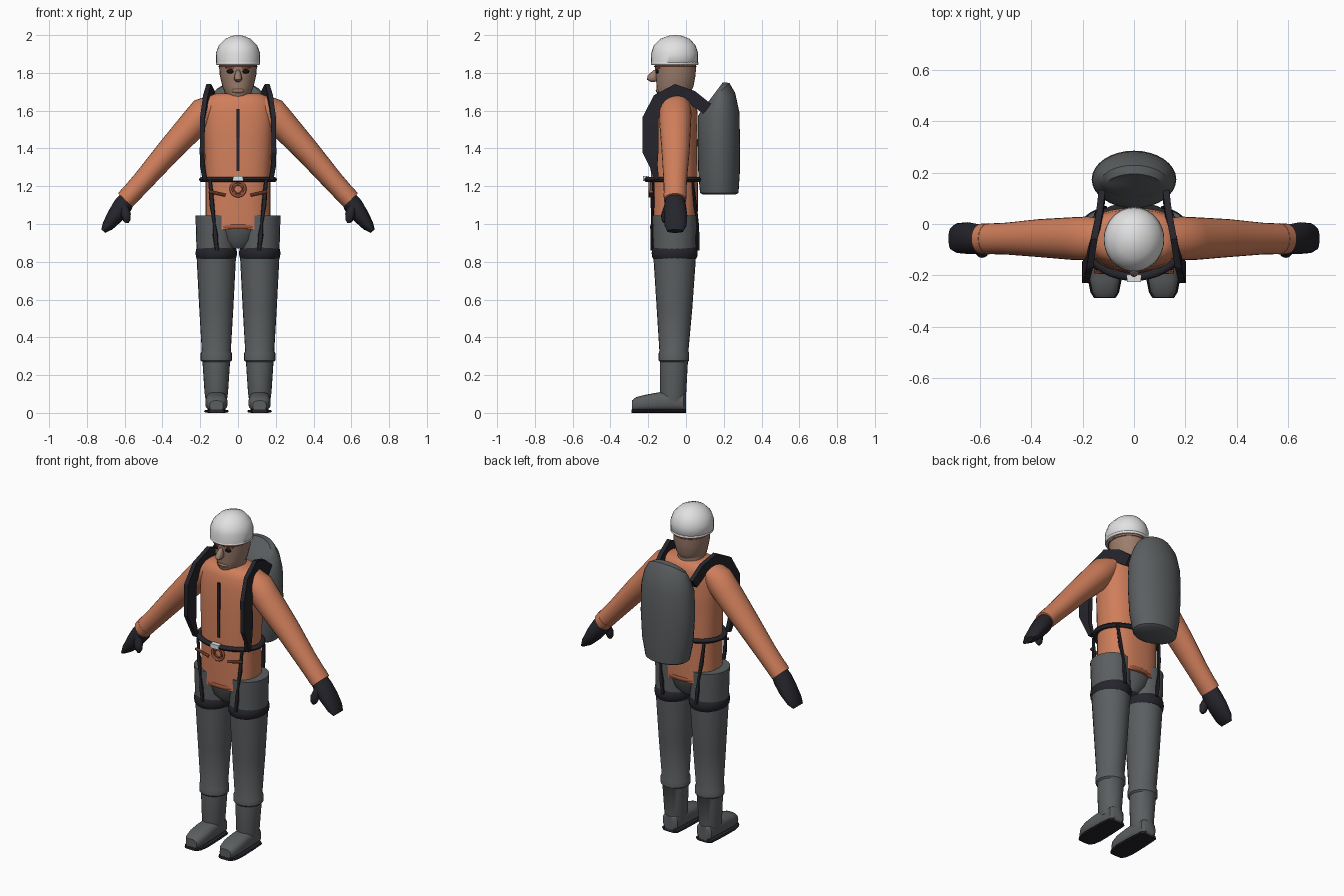
import bpy, bmesh, math
from mathutils import Vector as V


def material(name, rgb):
    m = bpy.data.materials.new(name)
    m.diffuse_color = (*rgb, 1)
    return m


ORANGE = material("orange_fabric", (0.63, 0.21, 0.105))
RUST = material("rust_trim", (0.36, 0.095, 0.045))
GREY = material("grey_fabric", (0.105, 0.113, 0.118))
NAVY = material("dark_webbing", (0.018, 0.018, 0.025))
SKIN = material("skin", (0.34, 0.21, 0.155))
WHITE = material("white_shell", (0.76, 0.76, 0.76))
BLACK = material("black", (0.006, 0.006, 0.008))
X, Y, Z = V((1, 0, 0)), V((0, 1, 0)), V((0, 0, 1))


def loft(name, rings, mat, n=24, power=2, phase=0, closed=False, angle=40):
    """Skin a series of (centre, u, v) superellipse sections."""
    bm = bmesh.new()
    loops = []
    for c, u, v in rings:
        loop = []
        for i in range(n):
            a = 2 * math.pi * i / n + phase
            ca, sa = math.cos(a), math.sin(a)
            cu = math.copysign(abs(ca) ** (2 / power), ca)
            sv = math.copysign(abs(sa) ** (2 / power), sa)
            loop.append(bm.verts.new(V(c) + u * cu + v * sv))
        loops.append(loop)
    pairs = list(zip(loops, loops[1:]))
    if closed:
        pairs.append((loops[-1], loops[0]))
    else:
        bm.faces.new(loops[0])
        bm.faces.new(loops[-1])
    for a, b in pairs:
        for i in range(n):
            j = (i + 1) % n
            bm.faces.new((a[i], a[j], b[j], b[i]))
    bmesh.ops.recalc_face_normals(bm, faces=bm.faces)
    me = bpy.data.meshes.new(name)
    bm.to_mesh(me)
    bm.free()
    me.materials.append(mat)
    ob = bpy.data.objects.new(name, me)
    bpy.context.collection.objects.link(ob)
    bpy.ops.object.select_all(action='DESELECT')
    ob.select_set(True)
    bpy.context.view_layer.objects.active = ob
    bpy.ops.object.shade_smooth_by_angle(angle=math.radians(angle))
    return ob


def stack(name, rows, mat, x=0, **kw):
    """Horizontal sections: (z, rx, ry, centre y)."""
    return loft(name, [((x, cy, z), X * rx, Y * ry) for z, rx, ry, cy in rows], mat, **kw)


def hoop(name, c, rx, ry, tube, tall, mat, axis2=Y, n=40):
    """Closed elliptical ring in the plane of X and axis2."""
    up = X.cross(axis2)
    rings = []
    for i in range(n):
        a = 2 * math.pi * i / n
        d = X * math.cos(a) + axis2 * math.sin(a)
        rings.append((V(c) + X * rx * math.cos(a) + axis2 * ry * math.sin(a), d * tube, up * tall))
    return loft(name, rings, mat, n=10, closed=True)


def limb(name, rows, mat, **kw):
    """Sections across a path: (x, y, z, in-plane radius, depth radius)."""
    rings = []
    for i, (x, y, z, a, b) in enumerate(rows):
        p, q = rows[max(i - 1, 0)], rows[min(i + 1, len(rows) - 1)]
        t = V((q[0] - p[0], 0, q[2] - p[2])).normalized()
        rings.append((V((x, y, z)), t.cross(Y) * a, Y * b))
    return loft(name, rings, mat, **kw)


def blob(name, c, rx, ry, rz, mat):
    rows = []
    for i in range(9):
        a = math.pi * (i + 0.15) / 8.3 - math.pi / 2
        k = max(math.cos(a), 0.05)
        rows.append((c[2] + rz * math.sin(a), rx * k, ry * k, c[1]))
    return stack(name, rows, mat, x=c[0], n=14, angle=60)


def box(name, c, sx, sy, sz, mat):
    return loft(name, [(V(c) + Z * s * sz / 2, X * sx * 0.7071, Y * sy * 0.7071) for s in (-1, 1)],
                mat, n=4, phase=math.pi / 4)


# Jacket and pelvis
stack("jacket", [(0.97, 0.172, 0.122, -.062), (1.10, 0.172, 0.125, -.062), (1.25, 0.172, 0.124, -.062),
                 (1.45, 0.182, 0.122, -.06), (1.58, 0.188, 0.117, -.055), (1.64, 0.182, 0.108, -.053),
                 (1.675, 0.158, 0.095, -.052), (1.69, 0.12, 0.075, -.052)], ORANGE, n=32, power=2.5)
hoop("jacket_hem", (0, -.062, 0.985), 0.165, 0.122, 0.008, 0.012, RUST)
stack("pelvis", [(0.87, 0.05, 0.07, -.062), (0.91, 0.10, 0.105, -.062), (0.985, 0.165, 0.119, -.062)], GREY)
box("zip", (0, -.183, 1.445), 0.016, 0.012, 0.33, NAVY)
hoop("front_ring", (0, -.193, 1.185), 0.038, 0.038, 0.007, 0.007, RUST, axis2=Z, n=24)
hoop("inner_ring", (0, -.19, 1.185), 0.022, 0.022, 0.004, 0.004, RUST, axis2=Z, n=20)

# Head and face
stack("neck", [(1.64, 0.075, 0.075, -.05), (1.74, 0.07, 0.075, -.045)], SKIN)
stack("head", [(1.67, 0.052, 0.068, -.075), (1.69, 0.068, 0.088, -.065), (1.73, 0.083, 0.098, -.058),
               (1.79, 0.097, 0.106, -.055), (1.86, 0.102, 0.11, -.056)], SKIN, angle=60)
stack("nose", [(1.753, 0.010, 0.012, -.175), (1.764, 0.021, 0.03, -.177), (1.785, 0.019, 0.029, -.174),
               (1.815, 0.009, 0.014, -.158)], SKIN, n=12, angle=60)
blob("mouth", (0, -.146, 1.705), 0.033, 0.014, 0.013, SKIN)
box("mouth_line", (0, -.157, 1.705), 0.05, 0.008, 0.004, RUST)

# Helmet
stack("helmet", [(1.845, 0.110, 0.117, -.06), (1.85, 0.116, 0.124, -.061), (1.905, 0.117, 0.124, -.06),
                 (1.945, 0.102, 0.111, -.06), (1.98, 0.068, 0.078, -.058), (1.996, 0.03, 0.036, -.057),
                 (2.0, 0.008, 0.01, -.057)], WHITE, n=28, angle=50)
hoop("helmet_rim", (0, -.06, 1.85), 0.112, 0.12, 0.006, 0.008, WHITE)
hoop("brow_band", (0, -.057, 1.834), 0.099, 0.108, 0.004, 0.004, RUST)

# Backpack: rounded bag with a top that slopes forward
pack = [(1.155, 0.118, 0.085, .177, 0), (1.165, 0.132, 0.102, .176, 0), (1.27, 0.155, 0.11, .175, 0),
        (1.42, 0.165, 0.112, .174, 0), (1.58, 0.162, 0.11, .173, .01), (1.65, 0.146, 0.088, .172, .045),
        (1.685, 0.128, 0.063, .166, .062), (1.69, 0.108, 0.045, .15, .06)]
loft("backpack", [((0, cy, z), X * rx, Y * ry + Z * tilt) for z, rx, ry, cy, tilt in pack], GREY, n=32)

# Waist belt and buckle
hoop("waist_belt", (0, -.068, 1.235), 0.19, 0.138, 0.016, 0.014, NAVY)
box("buckle", (0, -.212, 1.24), 0.055, 0.03, 0.026, WHITE)

for s, side in ((1, "left"), (-1, "right")):
    # Sleeve, cuff and mitten
    limb("sleeve_" + side, [(s * .12, -.055, 1.635, .058, .075), (s * .18, -.056, 1.594, .079, .085),
                            (s * .23, -.057, 1.535, .078, .084), (s * .37, -.055, 1.382, .066, .074),
                            (s * .50, -.057, 1.232, .056, .062), (s * .588, -.058, 1.135, .052, .059)], ORANGE)
    limb("cuff_" + side, [(s * .568, -.058, 1.158, .054, .061), (s * .596, -.058, 1.127, .052, .059)], ORANGE)
    limb("mitten_" + side, [(s * .582, -.058, 1.14, .043, .05), (s * .61, -.058, 1.097, .051, .058),
                            (s * .648, -.055, 1.045, .045, .062), (s * .69, -.055, .99, .031, .058),
                            (s * .713, -.057, .962, .014, .043)], NAVY, n=16)
    limb("thumb_" + side, [(s * .607, -.093, 1.10, .02, .022), (s * .593, -.108, 1.05, .026, .024),
                           (s * .588, -.112, 1.02, .02, .018), (s * .586, -.112, 1.005, .008, .008)], NAVY, n=12)
    # Trouser leg with gaiter
    stack("leg_" + side, [(.06, .055, .062, -.067), (.105, .062, .07, -.069), (.27, .073, .074, -.064),
                          (.278, .083, .081, -.064), (.315, .083, .081, -.064), (.328, .077, .077, -.064),
                          (.55, .09, .094, -.061), (.80, .103, .111, -.06), (1.045, .11, .118, -.062)],
          GREY, x=s * .115)
    # Shoe and sole, lofted from heel to toe
    shoe = [(0, .035, .085), (-.012, .05, .095), (-.08, .055, .105), (-.15, .058, .098),
            (-.22, .059, .085), (-.265, .05, .073), (-.287, .036, .055)]
    loft("shoe_" + side, [((s * .114, y, .01 + h / 2), X * w, Z * (h / 2)) for y, w, h in shoe],
         GREY, n=20, power=2.8)
    loft("sole_" + side, [((s * .114, y * 1.005, .009), X * (w + .006), Z * .009) for y, w, h in shoe],
         NAVY, n=12, power=4)
    # Shoulder strap: a ribbon standing edge-on
    path = [(.125, .112, 1.61, .033), (.135, .03, 1.672, .036), (.155, -.055, 1.705, .036),
            (.172, -.14, 1.655, .04), (.188, -.188, 1.56, .042), (.19, -.188, 1.38, .042),
            (.188, -.172, 1.31, .022), (.175, -.155, 1.235, .012)]
    rings = []
    for i, (x, y, z, w) in enumerate(path):
        p, q = path[max(i - 1, 0)], path[min(i + 1, len(path) - 1)]
        t = V((0, q[1] - p[1], q[2] - p[2])).normalized()
        rings.append((V((s * x, y, z)), X * .018, t.cross(X) * w * 1.414))
    loft("shoulder_strap_" + side, rings, NAVY, n=4, phase=math.pi / 4, angle=25)
    # Thigh loop and the straps holding it to the belt
    hoop("thigh_loop_" + side, (s * .115, -.06, .845), .096, .108, .014, .033, NAVY)
    for y0, y1, end in ((-.172, -.18, "front"), (.035, .062, "back")):
        limb("hanger_%s_%s" % (end, side),
             [(s * .148, y0, 1.235, .009, .006), (s * .138, (y0 + y1) / 2, 1.10, .013, .009),
              (s * .125, y1, 1.0, .007, .006), (s * .12, y1, .94, .014, .009),
              (s * .112, y1, .86, .009, .009)], NAVY, n=8)
    # Small side toggles on the jacket
    limb("toggle_" + side, [(s * .065, -.19, 1.152, .008, .008), (s * .155, -.185, 1.172, .008, .008)], RUST, n=8)
    # Eye and brow
    blob("eye_" + side, (s * .04, -.153, 1.808), .02, .010, .012, BLACK)
    limb("brow_" + side, [(s * .02, -.158, 1.826, .004, .006), (s * .065, -.141, 1.826, .004, .006)], RUST, n=8)
